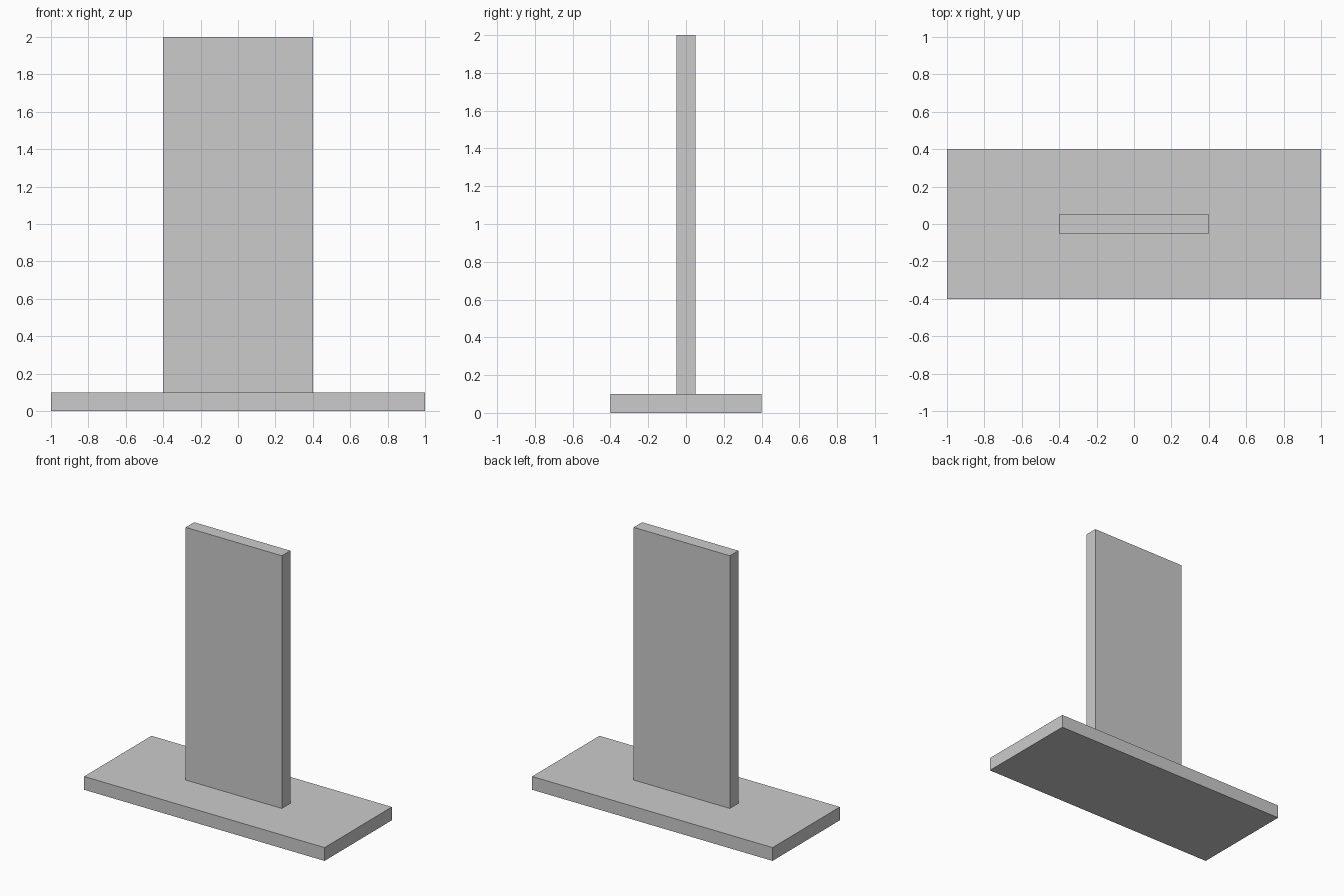
import bpy

if "Cube" in bpy.data.objects:
    bpy.data.objects.remove(bpy.data.objects["Cube"])


def box(name, size, bottom):
    """Flat-faced box centred on x and y, standing at the given height."""
    bpy.ops.mesh.primitive_cube_add(size=1, location=(0, 0, bottom + size[2] / 2))
    obj = bpy.context.object
    obj.name = name
    obj.scale = size
    bpy.ops.object.transform_apply(location=False, rotation=False, scale=True)
    return obj


# Flat base plate
box("base_plate", (2.0, 0.8, 0.1), 0.0)

# Upright panel standing on the base
box("upright_panel", (0.8, 0.1, 1.9), 0.1)
